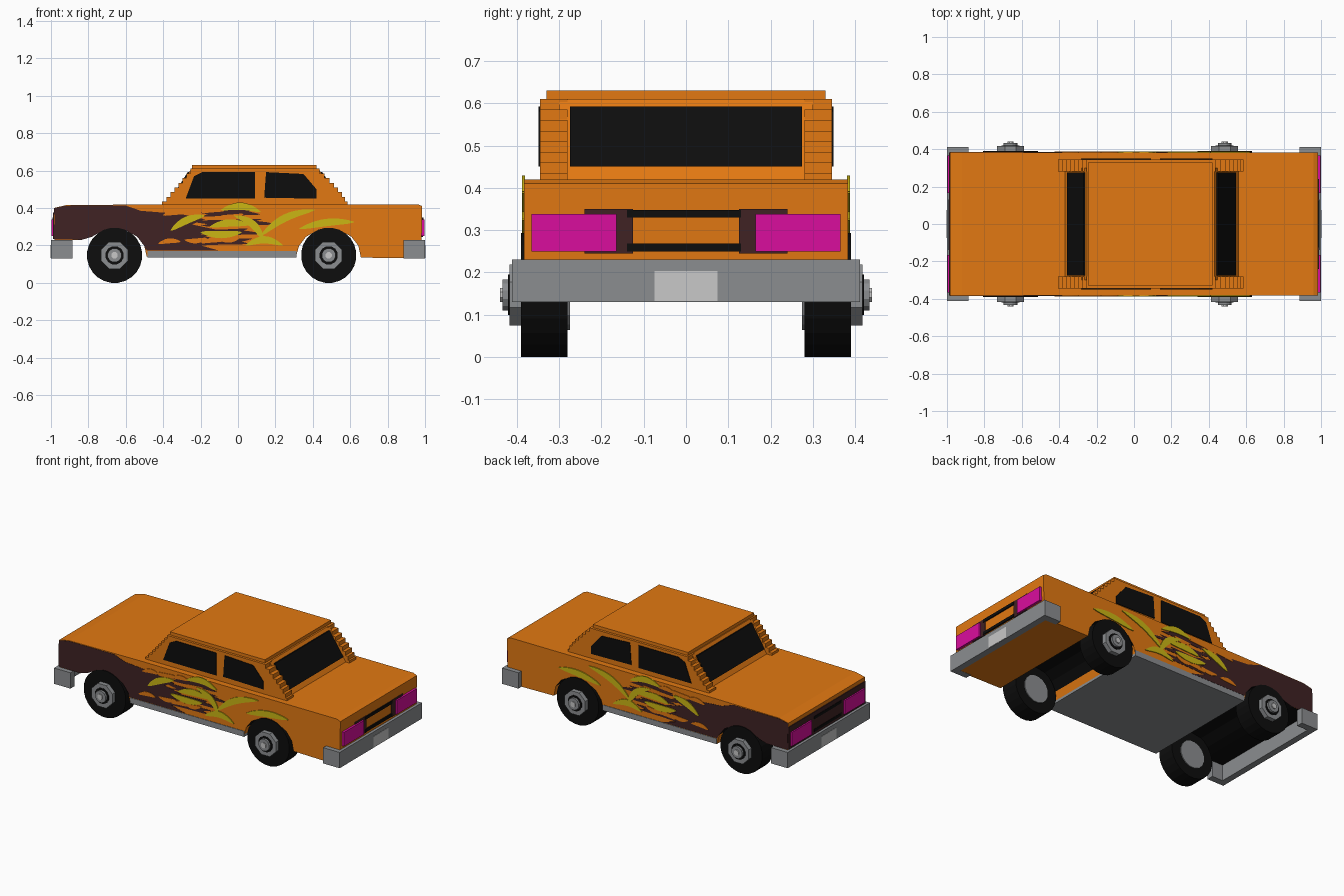
import bpy, bmesh, math, random
from mathutils import Vector

if "Cube" in bpy.data.objects:
    bpy.data.objects.remove(bpy.data.objects["Cube"])

random.seed(4)


def material(name, r, g, b):
    m = bpy.data.materials.new(name)
    m.diffuse_color = (r, g, b, 1)
    m.use_nodes = True
    m.node_tree.nodes["Principled BSDF"].inputs["Base Color"].default_value = m.diffuse_color
    return m


ORANGE = material("orange paint", 0.76, 0.19, 0.006)
MAROON = material("dark maroon", 0.05, 0.016, 0.017)
YELLOW = material("flame yellow", 0.60, 0.47, 0.007)
PINK = material("pink lamp", 0.70, 0.004, 0.34)
BLACK = material("black", 0.004, 0.004, 0.004)
GREY = material("chrome grey", 0.26, 0.27, 0.28)
WHITE = material("pale plate", 0.58, 0.58, 0.58)
SIDES = ((-1, "near"), (1, "far"))
ENDS = ((-1, "front"), (1, "rear"))


def finish(bm, name, *mats):
    bmesh.ops.recalc_face_normals(bm, faces=bm.faces[:])
    me = bpy.data.meshes.new(name)
    bm.to_mesh(me)
    bm.free()
    for m in mats:
        me.materials.append(m)
    ob = bpy.data.objects.new(name, me)
    bpy.context.collection.objects.link(ob)
    return ob


def prism(name, pts, y0, y1, *mats):
    """Extrude an x-z outline from y0 to y1."""
    bm = bmesh.new()
    f = bm.faces.new([bm.verts.new((x, y0, z)) for x, z in pts])
    ext = bmesh.ops.extrude_face_region(bm, geom=[f])
    verts = [v for v in ext["geom"] if isinstance(v, bmesh.types.BMVert)]
    bmesh.ops.translate(bm, verts=verts, vec=(0, y1 - y0, 0))
    return finish(bm, name, *mats)


def box(name, x0, x1, y0, y1, z0, z1, mat):
    return prism(name, [(x0, z0), (x1, z0), (x1, z1), (x0, z1)], y0, y1, mat)


def cylinder(name, x, r, y0, y1, mat, n):
    """Disc on a wheel axle."""
    ring = [((k + .5) * math.tau / n) for k in range(n)]
    prism(name, [(x + r * math.cos(a), 0.147 + r * math.sin(a)) for a in ring], y0, y1, mat)


def both_sides(name, pts, a, b, mat):
    for s, side in SIDES:
        prism(f"{name}_{side}", pts, s * a, s * b, mat)


def ribbon(x0, z0, x1, z1, bend, w, n=10):
    """Tapered, bent outline for a flame tongue."""
    a, b = Vector((x0, z0)), Vector((x1, z1))
    d = (b - a).normalized()
    across = Vector((-d.y, d.x))
    rows = []
    for i in range(n + 1):
        arc = math.sin(math.pi * i / n)
        h = w * (0.1 + max(arc, 0) ** 0.7) / 2
        rows.append((a.lerp(b, i / n) + across * bend * arc, h))
    return ([tuple(p + across * h) for p, h in rows] +
            [tuple(p - across * h) for p, h in reversed(rows)])


# lower body with full-width wheel tunnels
WHEELS = (-0.66, 0.485)


def arch(cx, z_start, z_end):
    """Half-round wheel opening, from front to back."""
    pts = [(cx + 0.172 * math.cos(a), 0.14 + 0.15 * math.sin(a))
           for a in (math.pi * (1 - k / 8) for k in range(1, 8))]
    return [(cx - 0.175, z_start)] + pts[1 if z_start > 0.2 else 0:] + [(cx + 0.172, z_end)]


front_arch, rear_arch = arch(WHEELS[0], 0.23, 0.14), arch(WHEELS[1], 0.14, 0.135)
outline = ([(-0.98, 0.23)] + front_arch + rear_arch +
           [(0.98, 0.13), (0.985, 0.41), (0.96, 0.42), (-0.40, 0.42), (-0.92, 0.415), (-0.985, 0.4)])
body = prism("body", outline, -0.383, 0.383, ORANGE, BLACK)
for p in body.data.polygons:
    if p.normal.z < -0.3 and p.center.z > 0.2:
        p.material_index = 1

# grey floor pan and sills
box("floor_pan", -0.485, 0.313, -0.386, 0.386, 0.135, 0.17, GREY)

# cabin core, roof and stepped pillars
prism("cabin_core", [(-0.375, 0.41), (0.565, 0.41), (0.43, 0.61), (-0.25, 0.61)], -0.30, 0.30, ORANGE)
box("roof", -0.245, 0.42, -0.33, 0.33, 0.595, 0.63, ORANGE)
front_stair, rear_stair = [], []
for i in range(8):
    t = i / 7
    for z in (0.41 + 0.025 * i, 0.435 + 0.025 * i):
        front_stair.append((-0.405 + 0.15 * t, z))
        rear_stair.append((0.585 - 0.15 * t ** 1.3, z))
both_sides("cabin_side", front_stair + rear_stair[::-1], 0.28, 0.345, ORANGE)

# side windows
both_sides("front_window", [(-0.28, 0.45), (0.09, 0.45), (0.09, 0.592), (-0.19, 0.592), (-0.235, 0.57)],
           0.34, 0.349, BLACK)
both_sides("rear_window", [(0.14, 0.455), (0.42, 0.45), (0.42, 0.50), (0.35, 0.582), (0.15, 0.592)],
           0.34, 0.349, BLACK)

# sloping windscreens, lying just above the core
for name, low, high, d in (("windscreen", -0.35, -0.261, -0.008), ("back_screen", 0.538, 0.442, 0.008)):
    prism(name, [(low, .45), (low + d, .45), (high + d, .592), (high, .592)], -0.275, 0.275, BLACK)

# bumpers, plates, lamps and grille bars at both ends
for s, end in ENDS:
    box(f"{end}_bumper", s * 0.96, s, -0.412, 0.412, 0.13, 0.23, GREY)
    box(f"{end}_plate", s * 0.995, s * 1.002, -0.075, 0.075, 0.132, 0.203, WHITE)
    for t, side in SIDES:
        box(f"{end}_bumper_return_{side}", s * 0.885, s * 0.97, t * 0.37, t * 0.412, 0.13, 0.23, GREY)
        box(f"{end}_lamp_{side}", s * 0.97, s * 0.998, t * 0.165, t * 0.365, 0.25, 0.338, PINK)
        box(f"{end}_lamp_surround_{side}", s * 0.98, s * 0.988, t * 0.125, t * 0.24, 0.245, 0.35, MAROON)
    for z in (0.25, 0.33):
        box(f"{end}_grille_bar_{z}", s * 0.98, s * 0.991, -0.14, 0.13, z, z + 0.018, BLACK)
box("front_band", -0.989, -0.98, -0.383, 0.383, 0.235, 0.375, MAROON)

# wheels with stepped hubs: part, radius, inner y, outer y, colour, sides
RINGS = (("tyre", 0.148, 0.28, 0.39, BLACK, 24), ("inner_disc", 0.085, 0.275, 0.285, GREY, 16),
         ("hub", 0.078, 0.385, 0.418, GREY, 8), ("hub_ring", 0.05, 0.41, 0.421, BLACK, 12),
         ("hub_cap", 0.038, 0.41, 0.434, GREY, 12), ("hub_nut", 0.018, 0.425, 0.44, WHITE, 8))
for x, (_, end) in zip(WHEELS, ENDS):
    for s, side in SIDES:
        for part, r, y0, y1, mat, n in RINGS:
            cylinder(f"{end}_{part}_{side}", x, r, s * y0, s * y1, mat, n)

# maroon front wing whose back edge breaks into teeth
teeth = [(-0.10 - 1.1 * max(0, z - 0.27) - (0.1 if k % 2 else 0), z)
         for k, z in ((k, 0.172 + 0.028 * k) for k in range(8))]
wing = [(-0.98, 0.232)] + front_arch[:-1] + [(-0.488, 0.172)] + teeth + [
    (-0.52, 0.385), (-0.60, 0.413), (-0.92, 0.412), (-0.983, 0.398)]
both_sides("maroon_wing", wing, 0.38, 0.3845, MAROON)

# maroon tongues and orange gaps scattered by rule
for i in range(8):
    z = 0.2 + 0.026 * i
    x = random.uniform(-0.28, -0.18)
    reach = random.uniform(0.3, 0.42)
    both_sides(f"maroon_flame_{i}", ribbon(x, z, x + reach, z + 0.01, 0.012 * (-1) ** i, 0.024),
               0.381, 0.3845, MAROON)
    x = -0.42 + 0.11 * (i % 4) + random.uniform(-0.03, 0.03)
    z = (0.22 if i < 4 else 0.37) + random.uniform(-0.015, 0.015)
    both_sides(f"orange_gap_{i}", ribbon(x, z, x + 0.12, z + 0.01, 0.01 * (-1) ** i, 0.024),
               0.381, 0.3865, ORANGE)

# yellow tongues: start, end and bend
YELLOWS = ((-0.36, 0.28, -0.18, 0.36, 0.015), (-0.09, 0.39, 0.12, 0.38, 0.025), (-0.15, 0.30, 0.06, 0.31, 0.015),
           (-0.20, 0.27, 0.02, 0.27, -0.012), (-0.02, 0.36, 0.14, 0.22, 0.03), (0.04, 0.20, 0.24, 0.20, 0.03),
           (0.12, 0.25, 0.41, 0.39, 0.03), (0.33, 0.29, 0.62, 0.325, 0.015))
for i, tongue in enumerate(YELLOWS):
    both_sides(f"yellow_flame_{i}", ribbon(*tongue, 0.036), 0.381, 0.3885, YELLOW)
